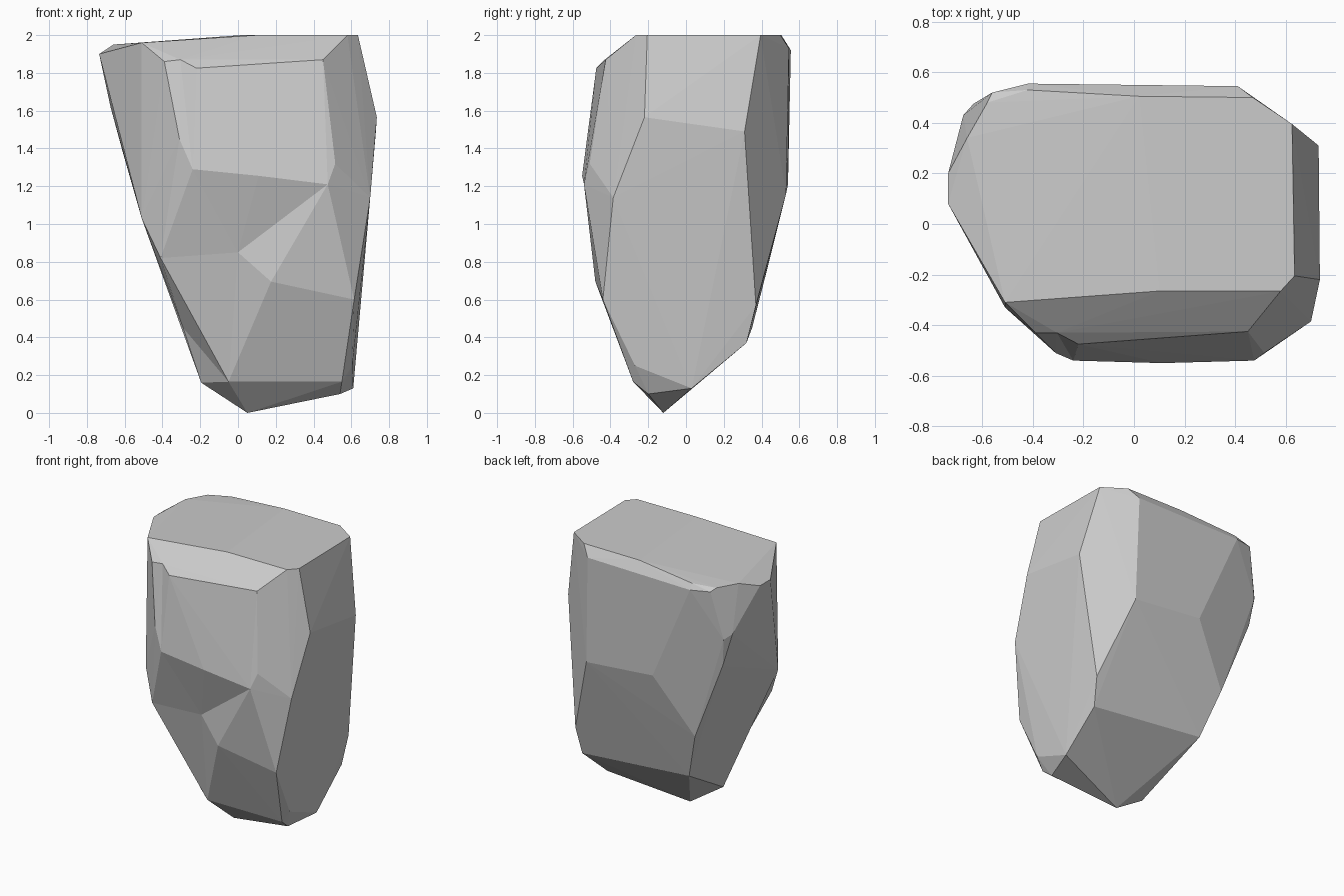
import bpy, bmesh

# Corner points of the chipped boulder, grouped by region
crown = [(-.51, -.31, 1.96), (.1, -.265, 2), (.58, -.265, 2), (.635, -.205, 2),
         (.625, .395, 2), (.47, .5, 2), (.02, .505, 2), (-.42, .53, 1.96),
         (-.58, .48, 1.95), (-.66, .34, 1.95), (-.735, .2, 1.9), (-.735, .08, 1.9)]
back = [(.41, .545, 1.93), (-.42, .555, 1.92), (-.56, .52, 1.93), (-.675, .43, 1.62),
        (-.635, .475, 1.585), (-.61, .45, 1.38), (.43, .53, 1.16), (-.11, .54, 1.21),
        (-.38, .44, .8), (-.27, .35, .45)]
right = [(.73, .31, 1.49), (.735, -.22, 1.565), (.7, -.385, 1.14),
         (.615, -.44, .6), (.63, .37, .57), (.61, .32, .37)]
front = [(-.39, -.43, 1.86), (-.22, -.475, 1.825), (.45, -.425, 1.87), (.11, -.55, 1.255),
         (.475, -.54, 1.21), (.515, -.51, 1.32), (-.31, -.51, 1.45), (-.24, -.54, 1.29),
         (.175, -.48, .695), (-.51, -.33, 1.03), (-.41, -.4, .82)]
foot = [(.605, -.27, .25), (.61, .03, .13), (.54, -.2, .1), (.55, -.28, .165),
        (-.05, -.28, .165), (.05, -.12, 0), (-.195, -.15, .16)]
# Hollows in the front: point plus how far it is pressed in after hulling
hollows = [((-.305, -.43, 1.87), .03), ((0, -.42, .85), .085), ((-.29, -.2, .45), .1)]

# Boulder: convex hull, then press the hollow points inward
bm = bmesh.new()
for p in crown + back + right + front + foot:
    bm.verts.new(p)
pressed = []
for (x, y, z), depth in hollows:
    pressed.append((bm.verts.new((x, y - depth, z)), depth))
bmesh.ops.convex_hull(bm, input=list(bm.verts), use_existing_faces=False)
for v, depth in pressed:
    if v.is_valid and v.link_faces:
        v.co.y += depth
loose = [v for v in bm.verts if not v.link_faces]
bmesh.ops.delete(bm, geom=loose, context='VERTS')
bmesh.ops.recalc_face_normals(bm, faces=list(bm.faces))

mesh = bpy.data.meshes.new("boulder")
bm.to_mesh(mesh)
bm.free()
bpy.context.collection.objects.link(bpy.data.objects.new("boulder", mesh))
